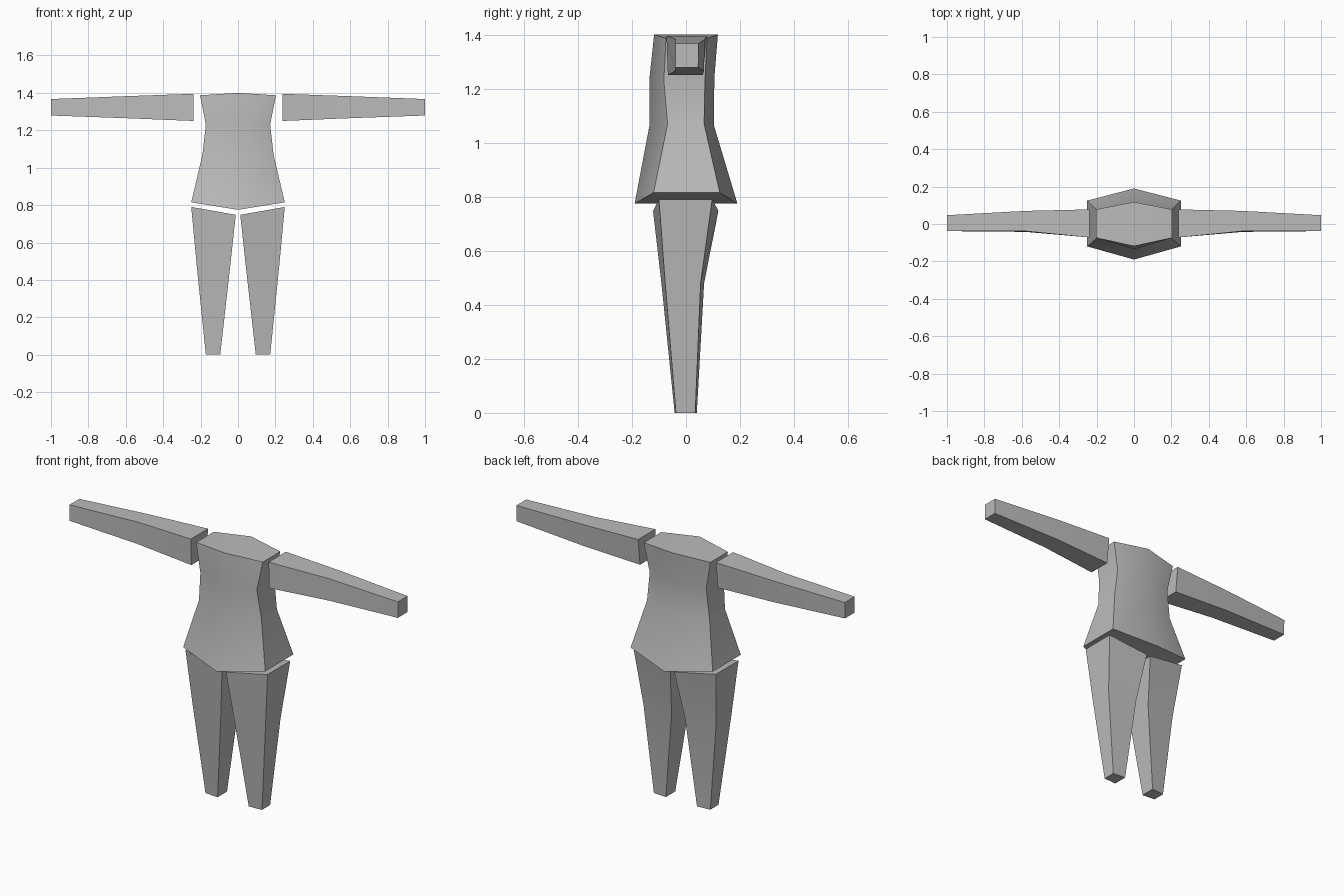
import bpy
import bmesh
from math import radians

cube = bpy.data.objects.get("Cube")
if cube:
    bpy.data.objects.remove(cube, do_unlink=True)

grey = bpy.data.materials.new("plain_grey")
grey.use_nodes = True
COLOUR = (0.5, 0.5, 0.5, 1)
grey.diffuse_color = COLOUR
grey.node_tree.nodes["Principled BSDF"].inputs["Base Color"].default_value = COLOUR


def loft(name, rings):
    """Skin equal-sized point rings into a closed, capped solid."""
    bm = bmesh.new()
    loops = [[bm.verts.new(p) for p in ring] for ring in rings]
    count = len(loops[0])
    for a, b in zip(loops, loops[1:]):
        for i in range(count):
            j = (i + 1) % count
            bm.faces.new((a[i], a[j], b[j], b[i]))
    for cap in (loops[0], loops[-1]):
        if count == 6:  # caps fold along the centre line
            bm.faces.new((cap[0], cap[1], cap[2], cap[5]))
            bm.faces.new((cap[2], cap[3], cap[4], cap[5]))
        else:
            bm.faces.new(cap)
    bmesh.ops.recalc_face_normals(bm, faces=bm.faces)
    mesh = bpy.data.meshes.new(name)
    bm.to_mesh(mesh)
    bm.free()
    mesh.materials.append(grey)
    obj = bpy.data.objects.new(name, mesh)
    bpy.context.collection.objects.link(obj)
    bpy.ops.object.select_all(action="DESELECT")
    obj.select_set(True)
    bpy.context.view_layer.objects.active = obj
    bpy.ops.object.shade_smooth_by_angle(angle=radians(45))
    return obj


def loft_pair(name, rings):
    """Make the left part and its mirror image on the right."""
    loft("left_" + name, rings)
    loft("right_" + name, [[(-x, y, z) for x, y, z in r] for r in rings])


# Torso: half width, corner height, corner y front/back, centre height, centre y front/back
def torso_ring(w, z, cf, cb, zc, f, b):
    return [(-w, cb, z), (-w, cf, z), (0, f, zc), (w, cf, z), (w, cb, z), (0, b, zc)]


loft("torso", [torso_ring(*r) for r in (
    (0.25, 0.815, -0.12, 0.125, 0.775, -0.19, 0.19),
    (0.19, 1.07, -0.068, 0.067, 1.065, -0.135, 0.103),
    (0.172, 1.23, -0.082, 0.07, 1.24, -0.135, 0.105),
    (0.203, 1.387, -0.074, 0.078, 1.4, -0.118, 0.118),
)])


# Legs: inner x, outer x, inner z, outer z, inner y front/back, outer y front/back
def leg_ring(xi, xo, zi, zo, fi, bi, fo, bo):
    return [(xi, fi, zi), (xo, fo, zo), (xo, bo, zo), (xi, bi, zi)]


loft_pair("leg", [leg_ring(*r) for r in (
    (0.095, 0.172, 0, 0, -0.042, 0.04, -0.037, 0.034),
    (0.041, 0.221, 0.48, 0.48, -0.091, 0.067, -0.077, 0.054),
    (0.012, 0.25, 0.748, 0.79, -0.122, 0.12, -0.1, 0.097),
)])


# Arms: x, bottom z, top z, bottom y front/back, top y front/back
def arm_ring(x, zb, zt, fb, bb, ft, bt):
    return [(x, fb, zb), (x, bb, zb), (x, bt, zt), (x, ft, zt)]


loft_pair("arm", [arm_ring(*r) for r in (
    (0.237, 1.25, 1.395, -0.067, 0.062, -0.072, 0.078),
    (0.58, 1.264, 1.383, -0.042, 0.066, -0.038, 0.07),
    (1.0, 1.279, 1.367, -0.038, 0.045, -0.038, 0.047),
)])
